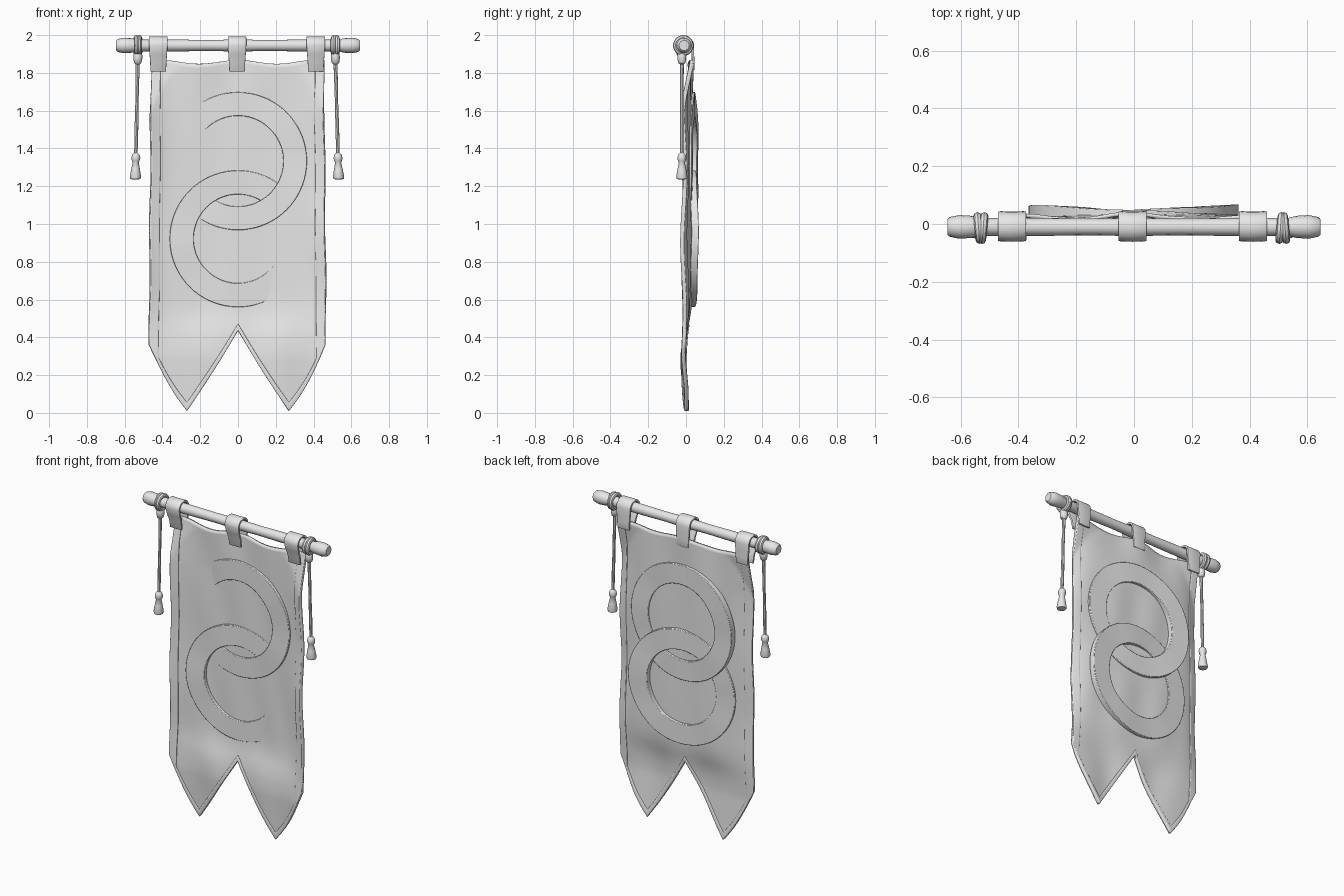
import bpy, bmesh, math
from math import sin, cos, pi

if "Cube" in bpy.data.objects:
    bpy.data.objects.remove(bpy.data.objects["Cube"], do_unlink=True)

grey = bpy.data.materials.new("light grey")
grey.use_nodes = True
grey.diffuse_color = (0.8, 0.8, 0.8, 1)
grey.node_tree.nodes["Principled BSDF"].inputs["Base Color"].default_value = (0.8, 0.8, 0.8, 1)

POLE_Y, POLE_Z = -0.01, 1.945


def finish(name, bm, thickness=0, bevel=0):
    """Turn a bmesh into a smooth grey object, optionally thickened and bevelled."""
    bmesh.ops.recalc_face_normals(bm, faces=bm.faces)
    mesh = bpy.data.meshes.new(name)
    bm.to_mesh(mesh)
    bm.free()
    mesh.materials.append(grey)
    ob = bpy.data.objects.new(name, mesh)
    bpy.context.collection.objects.link(ob)
    if thickness:
        mod = ob.modifiers.new("thickness", "SOLIDIFY")
        mod.thickness, mod.offset = thickness, 0
    if bevel:
        mod = ob.modifiers.new("bevel", "BEVEL")
        mod.width, mod.segments = bevel, 2
    bpy.ops.object.select_all(action="DESELECT")
    ob.select_set(True)
    bpy.context.view_layer.objects.active = ob
    bpy.ops.object.shade_smooth_by_angle(angle=math.radians(40))
    return ob


def skin(bm, loops, closed_path=False):
    """Bridge a list of closed point loops with quads, capping an open path."""
    rows = [[bm.verts.new(p) for p in loop] for loop in loops]
    n = len(rows[0])
    for i in range(len(rows) if closed_path else len(rows) - 1):
        a, b = rows[i], rows[(i + 1) % len(rows)]
        for j in range(n):
            bm.faces.new((a[j], a[(j + 1) % n], b[(j + 1) % n], b[j]))
    if not closed_path:
        bm.faces.new(rows[0])
        bm.faces.new(rows[-1])


def lathe(name, profile, place, sides=14):
    """Revolve (position, radius) pairs; place maps (position, a, b) to a point."""
    bm = bmesh.new()
    angles = [2 * pi * k / sides for k in range(sides)]
    skin(bm, [[place(t, r * cos(a), r * sin(a)) for a in angles] for t, r in profile])
    return finish(name, bm)


# Pole with thicker rounded ends
half = [(0.645, 0.027), (0.638, 0.034), (0.605, 0.041), (0.56, 0.038),
        (0.535, 0.031), (0.3, 0.031), (0.15, 0.029)]
profile = [(-x, r) for x, r in half] + [(0, 0.032)] + [(x, r) for x, r in reversed(half)]
lathe("pole", profile, lambda t, a, b: (t, POLE_Y + a, POLE_Z + b), 16)


# Cloth shape: forked lower edge, sagging top edge, billow and folds
def bottom(x):
    x = abs(x)
    if x < 0.27:
        return 0.435 - (0.425 * x / 0.27) * (1.08 - 0.08 * x / 0.27)
    t = (x - 0.27) / 0.2
    return 0.01 + 0.35 * t - 0.03 * sin(pi * t)


def top(x):
    return 1.868 - 0.02 * sin(pi * min(abs(x) / 0.42, 1)) ** 2


def cloth_y(x, z):
    rise = 1 / (1 + math.exp(-(z - 0.47) * 22))
    billow = max(0, 1 - (abs(x) / 0.47) ** 4) * rise
    upper = min(1, max(0, (z - 1.6) / 0.25))
    low = 1 - rise
    folds = 0.003 * sin(23 * x + 3 * z) * sin(5 * z + 1)
    folds += 0.008 * upper * cos(15 * x) + 0.006 * low * sin(16 * x + 1)
    folds += 0.006 * sin(9 * z + 6 * x) * (abs(x) / 0.47) ** 4
    tip = 0.02 * max(0, 1 - z / 0.3)
    return -0.014 + 0.04 * max(billow, 0.85 * upper) + folds + tip


COLS, ROWS = 94, 80


def cloth(name, keep, thickness, bevel=0):
    bm = bmesh.new()
    grid = []
    for i in range(COLS + 1):
        x = -0.47 + 0.94 * i / COLS
        column = []
        for j in range(ROWS + 1):
            z = bottom(x) + (top(x) - bottom(x)) * j / ROWS
            edge = x * (1 - 0.015 * max(0, z - 0.4)) + 0.003 * sin(11 * z) * abs(x / 0.47) ** 6
            edge -= 0.005 * (x > 0) * (x / 0.47) ** 2
            column.append(bm.verts.new((edge, cloth_y(x, z), z)))
        grid.append(column)
    for i in range(COLS):
        for j in range(ROWS):
            if keep(i, j):
                bm.faces.new((grid[i][j], grid[i + 1][j], grid[i + 1][j + 1], grid[i][j + 1]))
    bmesh.ops.delete(bm, geom=[v for v in bm.verts if not v.link_faces], context="VERTS")
    return finish(name, bm, thickness, bevel)


cloth("banner_cloth", lambda i, j: True, 0.013)
cloth("banner_hem", lambda i, j: i < 5 or i >= COLS - 5 or j < 2, 0.023, 0.004)


# Two interlocked flat rings, tilted opposite ways through the cloth
def emblem_ring(name, z0, outer, inner, tilt):
    bm = bmesh.new()
    loops = []
    for k in range(72):
        a = 2 * pi * k / 72
        wave = 0.002 * sin(5 * a + z0)
        loop = []
        for r, dy in ((inner, -0.02), (outer, -0.02), (outer, 0.019), (inner, 0.019)):
            x = r * cos(a)
            loop.append((x, 0.029 + tilt * x + wave + dy, z0 + r * sin(a)))
        loops.append(loop)
    skin(bm, loops, closed_path=True)
    return finish(name, bm, bevel=0.003)


emblem_ring("upper_emblem_ring", 1.333, 0.365, 0.24, -0.05)
emblem_ring("lower_emblem_ring", 0.922, 0.362, 0.235, 0.05)


# Straps looping over the pole
def strap(name, x0):
    bm = bmesh.new()
    path = [(-0.018, 1.808), (-0.026, 1.86), (-0.043, 1.9)]
    for k in range(9):
        a = pi * (1 - k / 8)
        path.append((POLE_Y + 0.045 * cos(a), POLE_Z + 0.042 * sin(a)))
    path += [(0.035, 1.9), (0.036, 1.86), (0.036, 1.815)]
    rows = []
    for y, z in path:
        w = 0.045 + 0.004 * sin(20 * z)
        rows.append([bm.verts.new((x0 + s * w, y + 0.002 * s * s, z)) for s in (-1, 0, 1)])
    for a, b in zip(rows, rows[1:]):
        for k in range(2):
            bm.faces.new((a[k], a[k + 1], b[k + 1], b[k]))
    return finish(name, bm, 0.013, 0.003)


for label, x0 in (("right", -0.422), ("middle", -0.005), ("left", 0.412)):
    strap(label + "_strap", x0)


# Cord wraps around the pole, hanging cords and tassels
def cord_wrap(name, x0, lean):
    bm = bmesh.new()
    loops = []
    for k in range(20):
        a = 2 * pi * k / 20
        loop = []
        for m in range(8):
            b = 2 * pi * m / 8
            r = 0.042 + 0.013 * cos(b)
            loop.append((x0 + 0.014 * sin(b) + lean * cos(a),
                         POLE_Y - 0.004 + r * cos(a), POLE_Z + r * sin(a)))
        loops.append(loop)
    skin(bm, loops, closed_path=True)
    return finish(name, bm)


tassel = [(1.235, 0.008), (1.238, 0.027), (1.25, 0.03), (1.29, 0.023), (1.325, 0.016),
          (1.333, 0.02), (1.35, 0.024), (1.368, 0.019), (1.378, 0.008)]
knot = [(1.845, 0.01), (1.852, 0.019), (1.875, 0.024), (1.9, 0.023), (1.915, 0.014)]
cord = [(1.37, 0.009), (1.5, 0.01), (1.62, 0.0085), (1.75, 0.0095), (1.86, 0.011)]
for label, s, wrap_x, drift in (("right", -1, -0.53, -0.012), ("left", 1, 0.515, 0.016)):
    cord_wrap(label + "_cord_wrap_inner", wrap_x - 0.008 * s, 0.004)
    cord_wrap(label + "_cord_wrap_outer", wrap_x + 0.008 * s, -0.004)

    def hang(t, a, b, x0=wrap_x, drift=drift):
        return (x0 + drift * (1.9 - t) / 0.6 + a, -0.022 + b, t)

    lathe(label + "_cord_knot", knot, hang)
    lathe(label + "_cord", cord, hang, 8)
    lathe(label + "_tassel", tassel, hang, 12)
